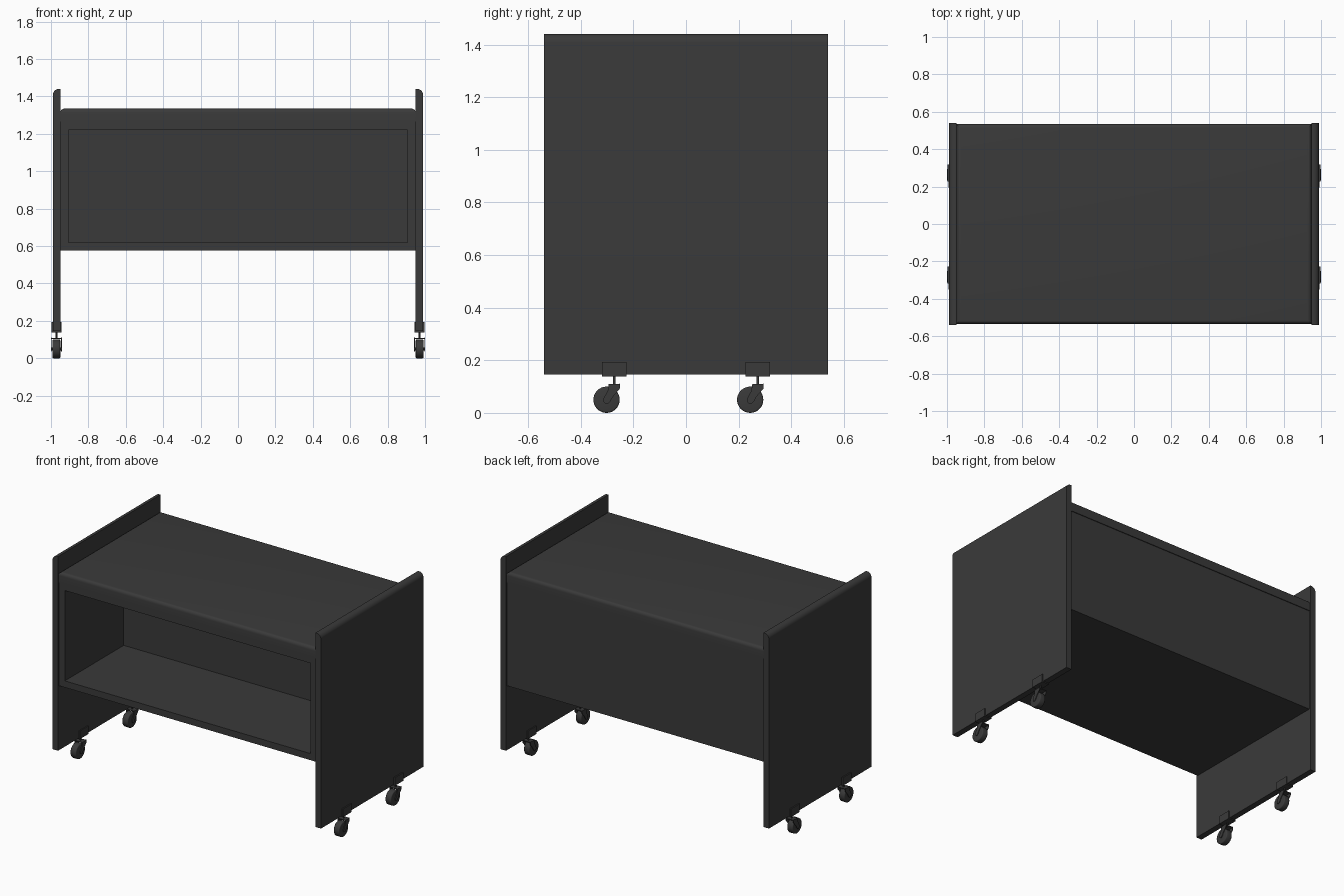
import bpy, bmesh
from math import sin, cos, pi, radians
from mathutils import Matrix, Vector

if "Cube" in bpy.data.objects:
    bpy.data.objects.remove(bpy.data.objects["Cube"])

dark = bpy.data.materials.new("dark_grey")
dark.diffuse_color = (0.042, 0.042, 0.042, 1)
dark.use_nodes = True
dark.node_tree.nodes["Principled BSDF"].inputs["Base Color"].default_value = dark.diffuse_color


def finish(bm, name, smooth=False):
    bmesh.ops.recalc_face_normals(bm, faces=bm.faces)
    me = bpy.data.meshes.new(name)
    bm.to_mesh(me)
    bm.free()
    me.materials.append(dark)
    ob = bpy.data.objects.new(name, me)
    bpy.context.collection.objects.link(ob)
    if smooth:
        bpy.ops.object.select_all(action='DESELECT')
        ob.select_set(True)
        bpy.context.view_layer.objects.active = ob
        bpy.ops.object.shade_smooth_by_angle(angle=radians(35))
    return ob


def box(bm, lo, hi):
    lo, hi = Vector(lo), Vector(hi)
    m = Matrix.Translation((lo + hi) / 2) @ Matrix.Diagonal((*(hi - lo), 1))
    return bmesh.ops.create_cube(bm, size=1, matrix=m)["verts"]


def extrude(bm, points, vec):
    f = bm.faces.new([bm.verts.new(p) for p in points])
    r = bmesh.ops.extrude_face_region(bm, geom=[f], use_keep_orig=True)
    bmesh.ops.translate(bm, vec=vec, verts=[v for v in r["geom"] if isinstance(v, bmesh.types.BMVert)])


def cylinder(bm, r, depth, matrix, seg):
    return bmesh.ops.create_cone(bm, cap_ends=True, segments=seg, radius1=r, radius2=r,
                                 depth=depth, matrix=matrix)["verts"]


# Side panels with the outer top edge rounded
for side, s in (("left", -1), ("right", 1)):
    bm = bmesh.new()
    R = 0.032
    prof = [(0.95, 0.145), (0.99, 0.145)]
    prof += [(0.99 - R + R * cos(a * pi / 16), 1.44 - R + R * sin(a * pi / 16)) for a in range(9)]
    prof += [(0.95, 1.44)]
    extrude(bm, [(s * x, -0.54, z) for x, z in prof], (0, 1.08, 0))
    finish(bm, side + "_side_panel", True)

# Cabinet body with a recessed front compartment
bm = bmesh.new()
box(bm, (-0.95, -0.53, 0.575), (0.95, 0.53, 1.265))
bm.faces.ensure_lookup_table()
front = min(bm.faces, key=lambda f: f.calc_center_median().y)
bmesh.ops.inset_individual(bm, faces=[front], thickness=0.062)
r = bmesh.ops.extrude_discrete_faces(bm, faces=[front])
bmesh.ops.translate(bm, vec=(0, 0.62, 0), verts=r["faces"][0].verts)
finish(bm, "cabinet_body")

# Top slab with rounded upper edges
bm = bmesh.new()
box(bm, (-0.95, -0.535, 1.265), (0.95, 0.535, 1.335))
top_edges = [e for e in bm.edges if all(v.co.z > 1.3 for v in e.verts)]
bmesh.ops.bevel(bm, geom=top_edges, offset=0.022, segments=5, profile=0.5, affect='EDGES')
finish(bm, "top_slab", True)

ARM = [(-0.022, 0.107), (0.022, 0.111), (0.022, 0.093), (-0.006, 0.060), (-0.015, 0.043),
       (-0.024, 0.035), (-0.034, 0.035), (-0.041, 0.042), (-0.041, 0.054), (-0.024, 0.085)]


def caster(name, x, y):
    # Mounting block clasping the panel, and the swivel stem
    bm = bmesh.new()
    box(bm, (x - 0.027, y - 0.046, 0.139), (x + 0.027, y + 0.046, 0.193))
    finish(bm, name + "_mount")
    bm = bmesh.new()
    cylinder(bm, 0.005, 0.04, Matrix.Translation((x, y, 0.123)), 12)
    finish(bm, name + "_stem", True)
    # Fork: two swept arms joined by a bridge
    bm = bmesh.new()
    for x0 in (x - 0.029, x + 0.025):
        extrude(bm, [(x0, y + a, b) for a, b in ARM], (0.004, 0, 0))
    box(bm, (x - 0.026, y - 0.021, 0.104), (x + 0.026, y + 0.021, 0.109))
    finish(bm, name + "_fork")
    # Wheel with softened rims, and its axle
    bm = bmesh.new()
    m = Matrix.Translation((x, y - 0.029, 0.05)) @ Matrix.Rotation(pi / 2, 4, 'Y')
    cylinder(bm, 0.05, 0.042, m, 32)
    rims = [e for e in bm.edges if abs(e.verts[0].co.x - e.verts[1].co.x) < 1e-4]
    bmesh.ops.bevel(bm, geom=rims, offset=0.006, segments=3, profile=0.5, affect='EDGES')
    cylinder(bm, 0.007, 0.054, m, 12)
    finish(bm, name + "_wheel", True)


for side, x in (("left", -0.971), ("right", 0.971)):
    for end, y in (("front", -0.273), ("back", 0.273)):
        caster(f"{end}_{side}_caster", x, y)
